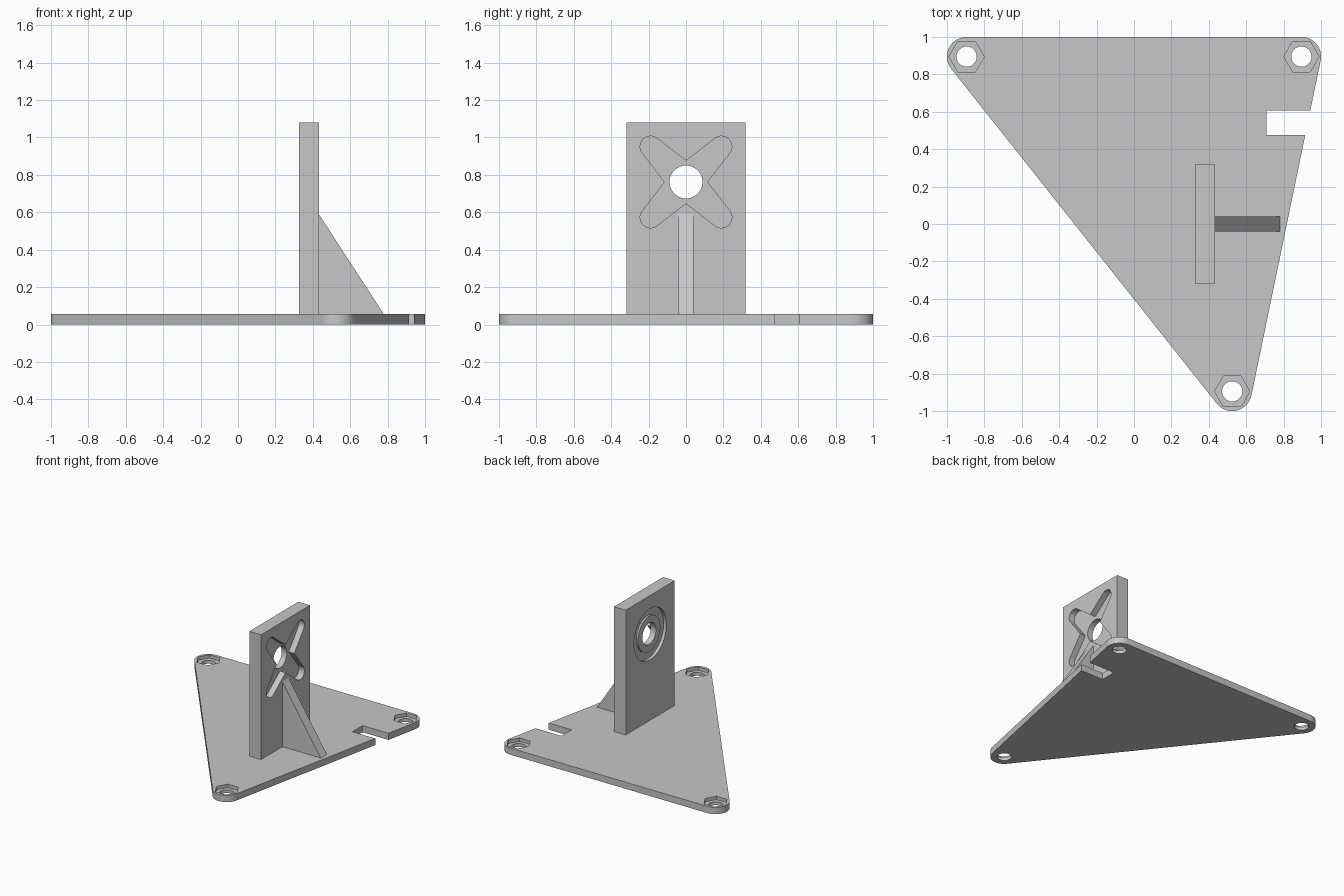
import bpy, bmesh
from math import cos, sin, pi, radians
from mathutils import Vector
from mathutils.geometry import convex_hull_2d

if "Cube" in bpy.data.objects:
    bpy.data.objects.remove(bpy.data.objects["Cube"])

grey = bpy.data.materials.new("Plain grey")
grey.use_nodes = True
COLOUR = (0.57, 0.57, 0.57, 1)
grey.diffuse_color = COLOUR
grey.node_tree.nodes["Principled BSDF"].inputs["Base Color"].default_value = COLOUR


def circle(u, v, r, n=64):
    return [(u + r * cos(2 * pi * i / n), v + r * sin(2 * pi * i / n)) for i in range(n)]


def rect(u0, u1, v0, v1):
    return [(u0, v0), (u1, v0), (u1, v1), (u0, v1)]


def hull(points):
    return [points[i] for i in convex_hull_2d([Vector(p) for p in points])]


def prism(name, outline, axis, lo, hi):
    """Solid between lo and hi along an axis: outline is (y,z), (x,z) or (x,y)."""
    place = {"x": lambda u, v, w: (w, u, v),
             "y": lambda u, v, w: (u, w, v),
             "z": lambda u, v, w: (u, v, w)}[axis]
    bm = bmesh.new()
    low, high = [[bm.verts.new(place(u, v, w)) for u, v in outline] for w in (lo, hi)]
    bm.faces.new(low[::-1])
    bm.faces.new(high)
    for i in range(len(outline)):
        bm.faces.new((low[i - 1], low[i], high[i], high[i - 1]))
    bm.normal_update()
    # Turn the solid outward whichever way its outline runs
    if bm.calc_volume(signed=True) < 0:
        bmesh.ops.reverse_faces(bm, faces=bm.faces)
    mesh = bpy.data.meshes.new(name)
    bm.to_mesh(mesh)
    bm.free()
    mesh.materials.append(grey)
    obj = bpy.data.objects.new(name, mesh)
    bpy.context.collection.objects.link(obj)
    return obj


def activate(obj):
    bpy.ops.object.select_all(action="DESELECT")
    obj.select_set(True)
    bpy.context.view_layer.objects.active = obj


def cut(obj, outline, axis, lo, hi):
    cutter = prism("cutter", outline, axis, lo, hi)
    cutter.hide_render = True
    mod = obj.modifiers.new("Cut", "BOOLEAN")
    mod.operation = "DIFFERENCE"
    mod.solver = "EXACT"
    mod.object = cutter
    activate(obj)
    bpy.ops.object.modifier_apply(modifier=mod.name)
    bpy.data.objects.remove(cutter)


def smooth(obj):
    activate(obj)
    bpy.ops.object.shade_smooth_by_angle(angle=radians(25))


# Triangular base plate with rounded corners
TOP = 0.055
corners = [(-0.895, 0.895), (0.895, 0.895), (0.525, -0.895)]
base = prism("base_plate", hull([p for x, y in corners for p in circle(x, y, 0.105)]), "z", 0, TOP)

# Bolt holes with hexagonal nut pockets
for x, y in corners:
    cut(base, circle(x, y, 0.094, 6), "z", 0.027, 0.2)
    cut(base, circle(x, y, 0.054), "z", -0.1, 0.2)

# Cable notch in the side edge
cut(base, rect(0.708, 1.2, 0.475, 0.607), "z", -0.1, 0.2)
smooth(base)

# Upright mounting plate
BACK, FRONT, HUB = 0.325, 0.432, 0.762
post = prism("upright_plate", rect(-0.318, 0.318, TOP, 1.08), "x", BACK, FRONT)

# Tapered cross recess on the ribbed side
for sy in (-1, 1):
    for sz in (-1, 1):
        arm = hull(circle(0, HUB, 0.09) + circle(sy * 0.189, HUB + sz * 0.189, 0.056))
        cut(post, arm, "x", FRONT - 0.05, FRONT + 0.1)

# Round recess on the plain side, and the shaft hole
cut(post, circle(0, HUB, 0.21), "x", BACK - 0.1, BACK + 0.025)
cut(post, circle(0, HUB, 0.088), "x", BACK - 0.1, FRONT + 0.1)
smooth(post)

# Raised ring inside the round recess
ring = prism("recess_ring", circle(0, HUB, 0.145), "x", BACK + 0.01, BACK + 0.026)
cut(ring, circle(0, HUB, 0.088), "x", BACK - 0.1, FRONT + 0.1)
smooth(ring)

# Triangular support rib
prism("support_rib", [(FRONT, TOP), (0.78, TOP), (FRONT, 0.59)], "y", -0.041, 0.041)
